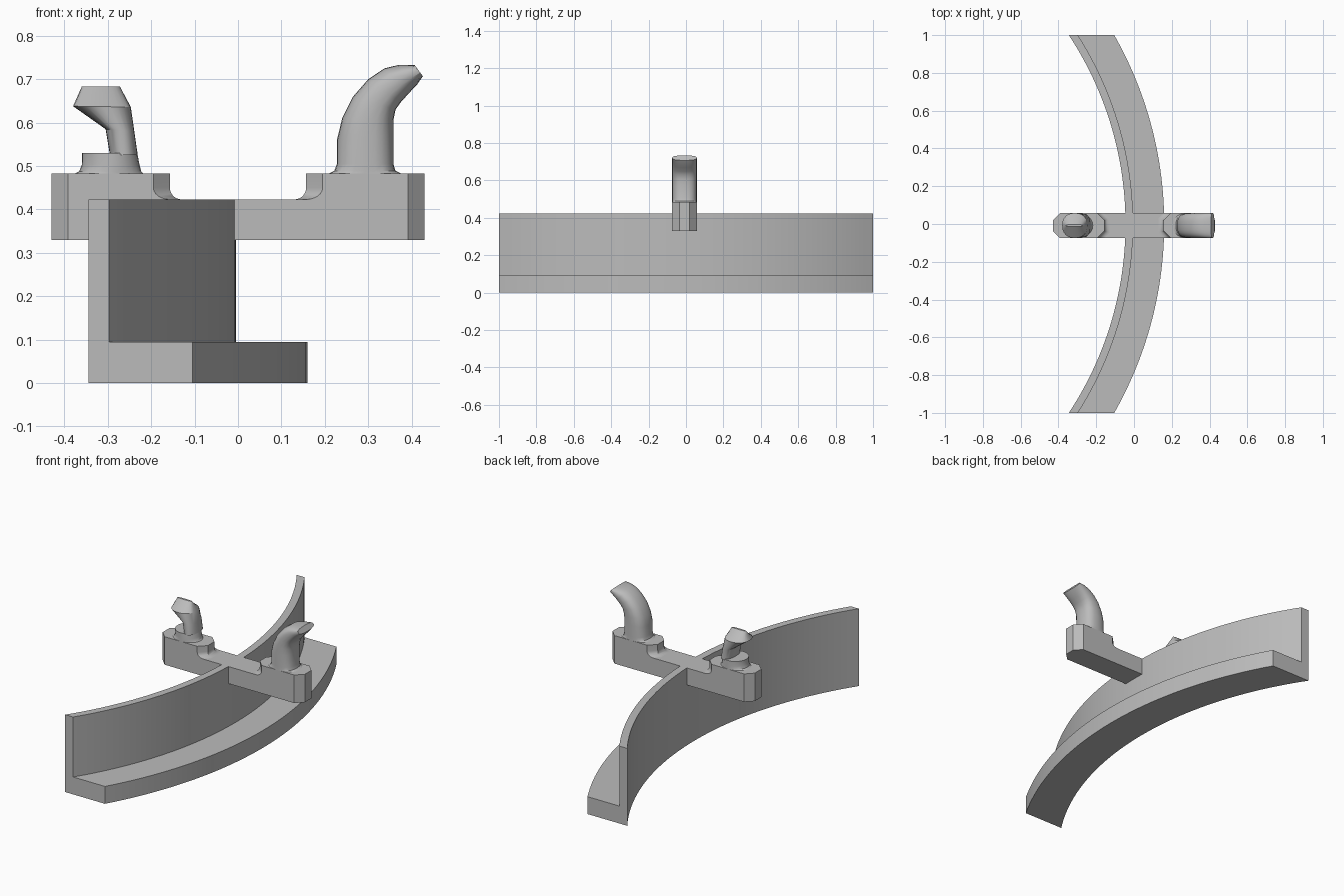
import bpy, bmesh, math

if "Cube" in bpy.data.objects:
    bpy.data.objects.remove(bpy.data.objects["Cube"])

grey = bpy.data.materials.new("plain grey")
grey.diffuse_color = (0.5, 0.5, 0.5, 1)
grey.use_nodes = True
grey.node_tree.nodes["Principled BSDF"].inputs["Base Color"].default_value = grey.diffuse_color

Y0, HW = -0.008, 0.066       # centre line and half width of the cross bar
Z_BAR, Z_TOP = 0.423, 0.483  # bar top and end block top


def loft(name, rings, smooth=True):
    """Skin a row of equal-length closed rings and cap both ends."""
    bm = bmesh.new()
    rows = [[bm.verts.new(p) for p in ring] for ring in rings]
    n = len(rows[0])
    for a, b in zip(rows, rows[1:]):
        for i in range(n):
            j = (i + 1) % n
            bm.faces.new((a[i], a[j], b[j], b[i]))
    bm.faces.new(rows[0][::-1])
    bm.faces.new(rows[-1])
    bmesh.ops.recalc_face_normals(bm, faces=bm.faces)
    me = bpy.data.meshes.new(name)
    bm.to_mesh(me)
    bm.free()
    ob = bpy.data.objects.new(name, me)
    bpy.context.collection.objects.link(ob)
    me.materials.append(grey)
    if smooth:
        bpy.ops.object.select_all(action='DESELECT')
        ob.select_set(True)
        bpy.context.view_layer.objects.active = ob
        bpy.ops.object.shade_smooth_by_angle(angle=math.radians(28))
    return ob


def oval(a, b, hy, power=2.0, n=24):
    """Rounded section spanning side points a and b (x, z), half depth hy."""
    pts = []
    for i in range(n):
        t = 2 * math.pi * i / n
        c, s = math.cos(t), math.sin(t)
        u = math.copysign(abs(c) ** (2 / power), c)
        v = math.copysign(abs(s) ** (2 / power), s)
        k = (1 - u) / 2
        pts.append((b[0] + (a[0] - b[0]) * k, Y0 + hy * v,
                    b[1] + (a[1] - b[1]) * k))
    return pts


def hexagon(x_out, x_in, z, d=0.0):
    """Bar outline with chamfered ends; d flares the inner end outwards."""
    s = 1 if x_in > x_out else -1
    c = 0.038
    flat = min(HW - c + d * 0.414, HW)
    return [(x_out, Y0 - HW + c, z), (x_out + s * c, Y0 - HW, z),
            (x_in + s * (d * 1.414 - c), Y0 - HW, z), (x_in + s * d, Y0 - flat, z),
            (x_in + s * d, Y0 + flat, z), (x_in + s * (d * 1.414 - c), Y0 + HW, z),
            (x_out + s * c, Y0 + HW, z), (x_out, Y0 + HW - c, z)]


# Curved L-shaped rail: concentric arcs cut off square at both ends
CX = -1.862
RI, RW, RF = 1.817, 1.857, 2.022
section = [(RI, 0), (RF, 0), (RF, 0.095), (RW, 0.095), (RW, Z_BAR), (RI, Z_BAR)]
N = 48
ys = [-1 + 2 * i / N for i in range(N + 1)]
loft("curved_rail", [[(CX + math.sqrt(r * r - y * y), y, z) for r, z in section]
                     for y in ys])

# Cross bar over the rail
loft("cross_bar", [hexagon(-0.43, 0.43, z) for z in (0.33, Z_BAR)], False)

# Raised end blocks with a fillet down to the bar
R = 0.027
for side, name in ((-1, "left_block"), (1, "right_block")):
    rings = []
    for i in range(7):
        t = math.pi / 2 * i / 6
        rings.append(hexagon(side * 0.43, side * 0.157, Z_BAR + R * (1 - math.cos(t)),
                             R * (1 - math.sin(t))))
    rings.append(hexagon(side * 0.43, side * 0.157, Z_TOP))
    loft(name, rings)

# Round foot of the short post
foot = [(-0.375, -0.218, Z_TOP), (-0.366, -0.223, 0.488), (-0.36, -0.227, 0.503),
        (-0.36, -0.232, 0.53)]
loft("post_foot", [oval((a, z), (b, z), HW) for a, b, z in foot])

# Short post: neck, overhanging head and ridged top
post = [((-0.295, 0.525), (-0.231, 0.525), 0.062),
        ((-0.305, 0.585), (-0.239, 0.580), 0.062),
        ((-0.380, 0.638), (-0.247, 0.636), HW),
        ((-0.360, 0.683), (-0.272, 0.683), 0.006)]
loft("post_head", [oval(a, b, hy, 2.3) for a, b, hy in post])

# Tall hook curving outwards
hook = [((0.210, 0.483), (0.376, 0.483)), ((0.222, 0.489), (0.363, 0.489)),
        ((0.228, 0.505), (0.358, 0.505)), ((0.228, 0.560), (0.358, 0.575)),
        ((0.240, 0.610), (0.358, 0.605)), ((0.265, 0.660), (0.363, 0.630)),
        ((0.300, 0.700), (0.375, 0.647)), ((0.337, 0.725), (0.393, 0.667)),
        ((0.370, 0.733), (0.412, 0.687)), ((0.407, 0.733), (0.426, 0.707))]
loft("hook", [oval(a, b, HW, 2.6) for a, b in hook])
